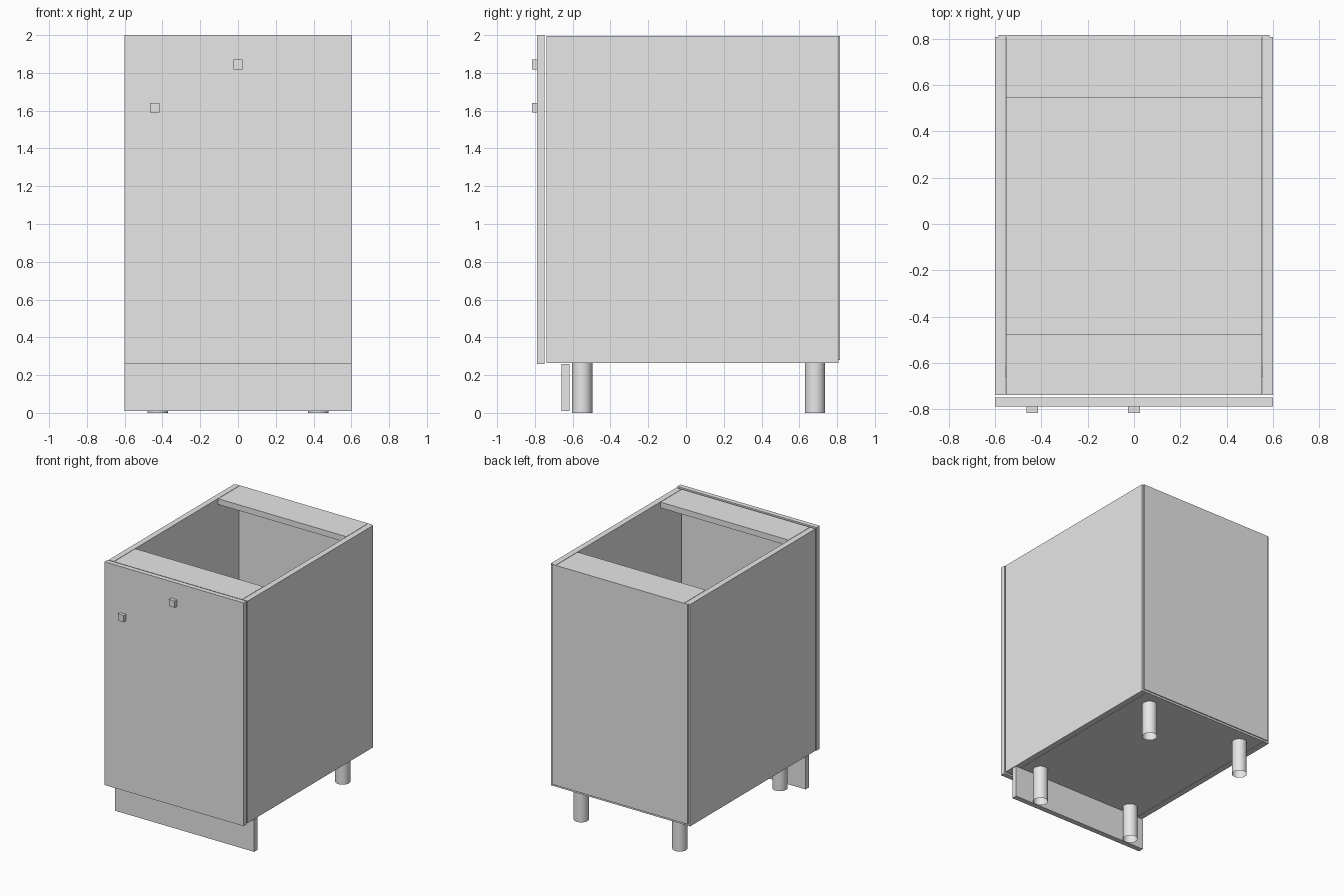
import bpy, bmesh
from mathutils import Matrix, Vector

cube = bpy.data.objects.get("Cube")
if cube:
    bpy.data.objects.remove(cube, do_unlink=True)

GREY = (0.8, 0.8, 0.8, 1.0)
mat = bpy.data.materials.new("plain_grey")
mat.use_nodes = True
mat.diffuse_color = GREY
mat.node_tree.nodes["Principled BSDF"].inputs["Base Color"].default_value = GREY


def add_object(name, bm):
    mesh = bpy.data.meshes.new(name)
    bm.to_mesh(mesh)
    bm.free()
    mesh.materials.append(mat)
    obj = bpy.data.objects.new(name, mesh)
    bpy.context.collection.objects.link(obj)
    return obj


def board(name, x, y, z):
    """Box spanning the given (low, high) range on each axis."""
    low, high = (Vector(c) for c in zip(x, y, z))
    bm = bmesh.new()
    bmesh.ops.create_cube(bm, size=1)
    bmesh.ops.scale(bm, vec=high - low, verts=bm.verts)
    bmesh.ops.translate(bm, vec=(low + high) / 2, verts=bm.verts)
    return add_object(name, bm)


def leg(name, x, y, radius, height):
    """Open round tube standing on the floor."""
    bm = bmesh.new()
    bmesh.ops.create_cone(bm, cap_ends=False, segments=32, radius1=radius,
                          radius2=radius, depth=height,
                          matrix=Matrix.Translation((x, y, height / 2)))
    for face in bm.faces:
        face.smooth = True
    return add_object(name, bm)


HALF, INNER = 0.6, 0.555
FRONT, BACK = -0.738, 0.807
BASE, TOP = 0.265, 1.995
inside = (-INNER + 0.003, INNER - 0.003)

# Carcass
board("left_side", (INNER, HALF), (FRONT, BACK), (BASE, TOP))
board("right_side", (-HALF, -INNER), (FRONT, BACK), (BASE, TOP))
board("bottom_panel", inside, (FRONT, BACK), (BASE, BASE + 0.045))
board("front_stretcher", inside, (FRONT, -0.475), (TOP - 0.045, TOP))
board("back_stretcher", inside, (0.545, BACK), (TOP - 0.045, TOP))
board("back_panel", (-0.585, 0.585), (BACK, 0.815), (0.28, TOP))

# Front and plinth
board("door_front", (-HALF, HALF), (-0.788, -0.75), (0.26, 2.0))
board("plinth", (-HALF, HALF), (-0.658, -0.616), (0.01, 0.26))

# Square knobs
for name, x, z in (("drawer_knob", 0, 1.845), ("door_knob", -0.44, 1.615)):
    board(name, (x - 0.025, x + 0.025), (-0.815, -0.788), (z - 0.026, z + 0.026))

# Legs
for side, x in (("left", 0.425), ("right", -0.425)):
    for end, y in (("front", -0.55), ("back", 0.683)):
        leg(f"{end}_{side}_leg", x, y, 0.054, BASE)
